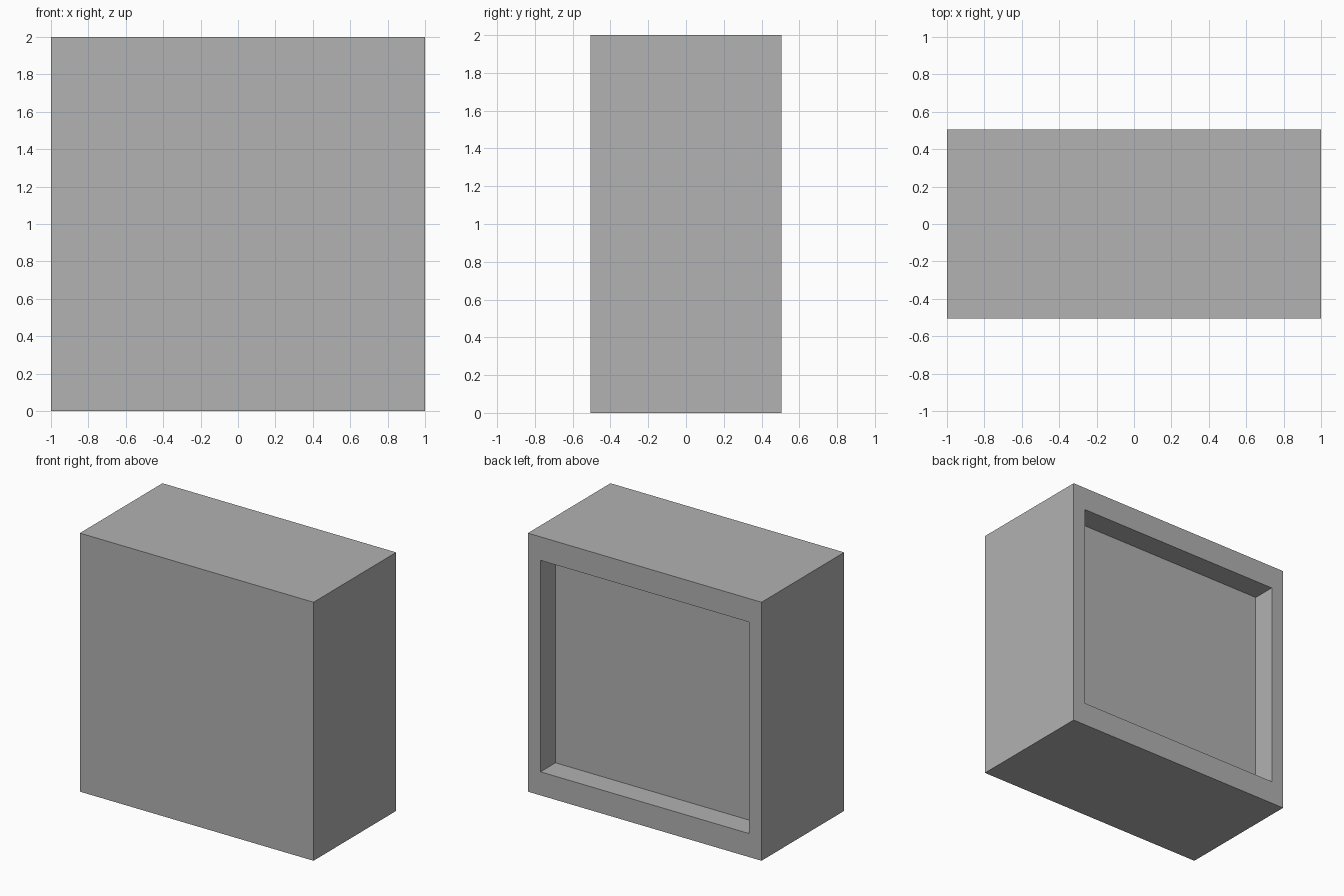
import bpy, bmesh
from mathutils import Vector

if "Cube" in bpy.data.objects:
    bpy.data.objects.remove(bpy.data.objects["Cube"])

W, D, H = 2.0, 1.01, 2.0             # outer size
SIDE, RIM, DEPTH = 0.153, 0.182, 0.183  # recess borders and depth

grey = bpy.data.materials.new("mid grey")
grey.diffuse_color = (0.445, 0.445, 0.445, 1)
grey.use_nodes = True
grey.node_tree.nodes["Principled BSDF"].inputs["Base Color"].default_value = grey.diffuse_color

# Solid block standing on the ground
bm = bmesh.new()
bmesh.ops.create_cube(bm, size=1)
for v in bm.verts:
    v.co = Vector((v.co.x * W, v.co.y * D, (v.co.z + 0.5) * H))

# Frame around the back: inset the back face and fit it to the opening
bm.normal_update()
back = max(bm.faces, key=lambda f: f.normal.y)
bmesh.ops.inset_region(bm, faces=[back], thickness=SIDE)
for v in back.verts:
    v.co.z = RIM if v.co.z < H / 2 else H - RIM

# Recessed panel: push the opening inwards
panel = bmesh.ops.extrude_discrete_faces(bm, faces=[back])["faces"][0]
bmesh.ops.translate(bm, verts=panel.verts, vec=(0, -DEPTH, 0))
bmesh.ops.recalc_face_normals(bm, faces=bm.faces)

mesh = bpy.data.meshes.new("recessed_box")
bm.to_mesh(mesh)
bm.free()
mesh.materials.append(grey)
box = bpy.data.objects.new("recessed_box", mesh)
bpy.context.collection.objects.link(box)
